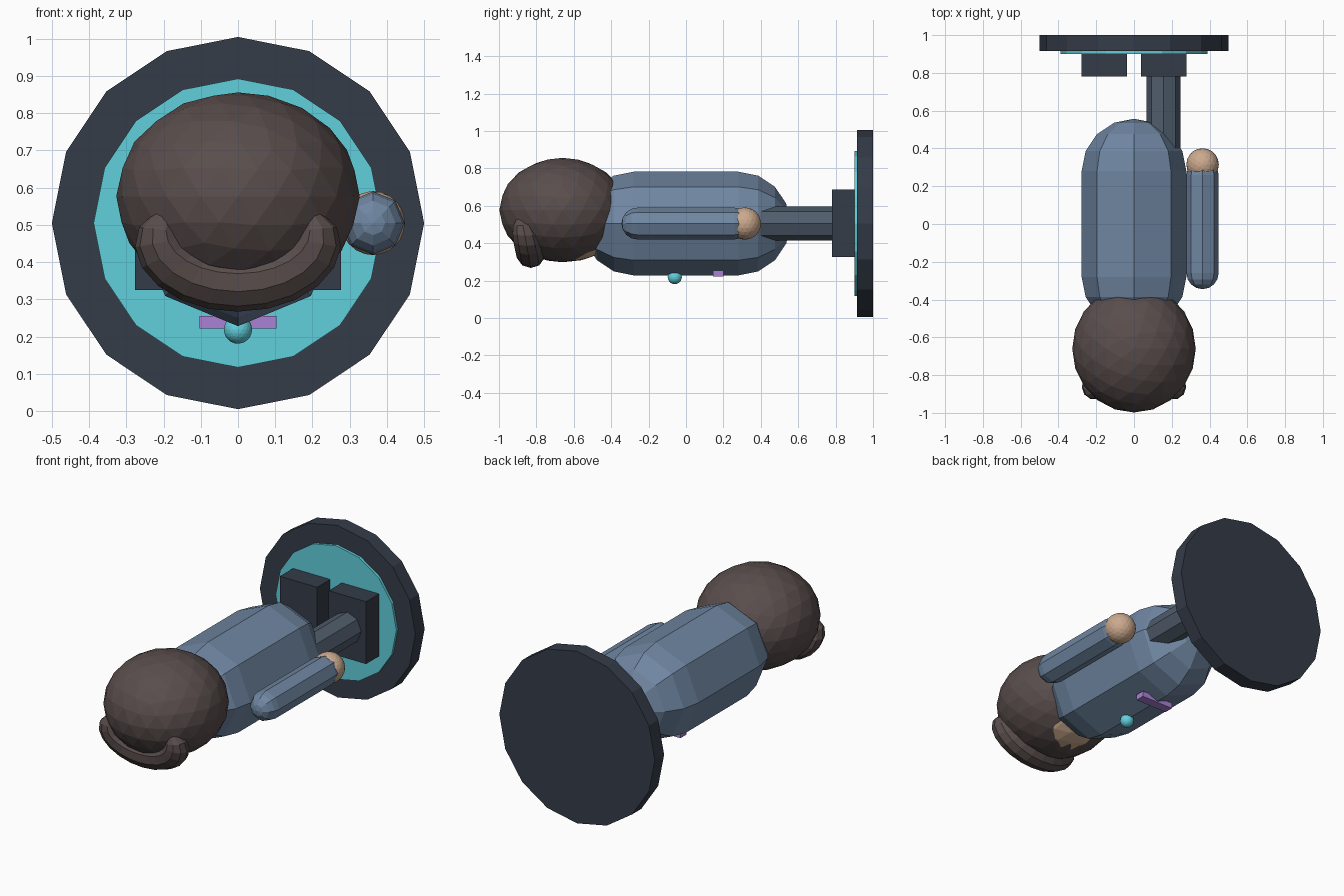
import bpy, bmesh
from math import sin, cos, pi, radians
from mathutils import Matrix, Vector

if "Cube" in bpy.data.objects:
    bpy.data.objects.remove(bpy.data.objects["Cube"])

MID = 0.505  # height of the figure's long axis


def material(name, rgb):
    m = bpy.data.materials.new(name)
    m.diffuse_color = (*rgb, 1)
    m.use_nodes = True
    m.node_tree.nodes["Principled BSDF"].inputs["Base Color"].default_value = m.diffuse_color
    return m


NAVY = material("navy", (0.035, 0.045, 0.065))
CYAN = material("cyan", (0.12, 0.63, 0.72))
BLUE = material("suit_blue", (0.16, 0.24, 0.36))
SLATE = material("slate", (0.08, 0.11, 0.15))
HAIR = material("hair_brown", (0.10, 0.075, 0.072))
SKIN = material("skin", (0.60, 0.40, 0.27))
PURPLE = material("purple", (0.40, 0.22, 0.68))


def finish(name, bm, mat):
    bmesh.ops.recalc_face_normals(bm, faces=bm.faces)
    me = bpy.data.meshes.new(name)
    bm.to_mesh(me)
    bm.free()
    me.materials.append(mat)
    ob = bpy.data.objects.new(name, me)
    bpy.context.collection.objects.link(ob)
    return ob


def box(name, x, y, z, mat):
    bm = bmesh.new()
    size = Matrix.Diagonal((x[1] - x[0], y[1] - y[0], z[1] - z[0], 1))
    mid = Matrix.Translation([(a + b) / 2 for a, b in (x, y, z)])
    bmesh.ops.create_cube(bm, size=1, matrix=mid @ size)
    return finish(name, bm, mat)


def disc(name, r, y0, y1, mat, sides=16, x=0):
    bm = bmesh.new()
    m = Matrix.Translation((x, (y0 + y1) / 2, MID)) @ Matrix.Rotation(pi / 2, 4, 'X')
    bmesh.ops.create_cone(bm, cap_ends=True, segments=sides, radius1=r, radius2=r,
                          depth=y1 - y0, matrix=m)
    return finish(name, bm, mat)


def ball(name, center, radii, mat, sub=3):
    bm = bmesh.new()
    m = Matrix.Translation(center) @ Matrix.Diagonal((*radii, 1))
    bmesh.ops.create_icosphere(bm, subdivisions=sub, radius=1, matrix=m)
    return finish(name, bm, mat)


def capsule(name, x, r, half, mat, sides=8, rings=4):
    """Round-ended bar along y: half profile spun about its axis."""
    bm = bmesh.new()
    angles = [pi / 2 * i / rings for i in range(rings + 1)]
    prof = [(r * sin(a), -half - r * cos(a)) for a in angles]
    prof += [(p, -q) for p, q in reversed(prof)]
    vs = [bm.verts.new((x + p, q, MID)) for p, q in prof]
    es = [bm.edges.new(pair) for pair in zip(vs, vs[1:])]
    bmesh.ops.spin(bm, geom=vs + es, cent=(x, 0, MID), axis=(0, 1, 0),
                   angle=2 * pi, steps=sides)
    bmesh.ops.remove_doubles(bm, verts=bm.verts, dist=1e-4)
    return finish(name, bm, mat)


def fringe(name, mat, steps=14, sides=10):
    """Tapered roll of hair wrapped round the brow, open at the back."""
    bm = bmesh.new()
    rows = []
    for i in range(steps + 1):
        t = -1 + 2 * i / steps
        a = t * radians(112)
        r = 0.078 * max(0.12, (1 - abs(t) ** 4.5)) ** 0.5
        out = Vector((sin(a), 0, -cos(a)))
        c = Vector((0.212 * sin(a), -0.868 + 0.038 * cos(a), 0.475 - 0.13 * cos(a)))
        rows.append([bm.verts.new(c + r * (out * cos(b) + Vector((0, sin(b), 0))))
                     for b in (2 * pi * k / sides for k in range(sides))])
    for p, q in zip(rows, rows[1:]):
        for k in range(sides):
            j = (k + 1) % sides
            bm.faces.new((p[k], p[j], q[j], q[k]))
    bm.faces.new(rows[0])
    bm.faces.new(rows[-1])
    return finish(name, bm, mat)


# stand with its glowing inlay
disc("base_disc", 0.5, 0.915, 1.0, NAVY)
disc("base_inlay", 0.388, 0.9, 0.92, CYAN)

# boots and leg
for side, s in (("left", -1), ("right", 1)):
    box(side + "_boot", sorted((s * 0.037, s * 0.277)), (0.78, 0.9), (0.325, 0.687), NAVY)
disc("leg", 0.09, 0.33, 0.84, SLATE, sides=8, x=0.157)

# body, arm, hand
capsule("torso", 0, 0.277, 0.28, BLUE)
capsule("arm", 0.363, 0.085, 0.26, BLUE)
ball("hand", (0.363, 0.315, MID), (0.086,) * 3, SKIN)

# head, hair and fringe
ball("head", (0, -0.62, 0.535), (0.27, 0.27, 0.233), SKIN)
ball("hair", (0, -0.66, 0.577), (0.327, 0.338, 0.279), HAIR)
fringe("hair_fringe", HAIR)

# chest ornaments
ball("chest_gem", (0, -0.06, 0.219), (0.038,) * 3, CYAN)
box("belt_badge", (-0.104, 0.104), (0.145, 0.2), (0.222, 0.255), PURPLE)
